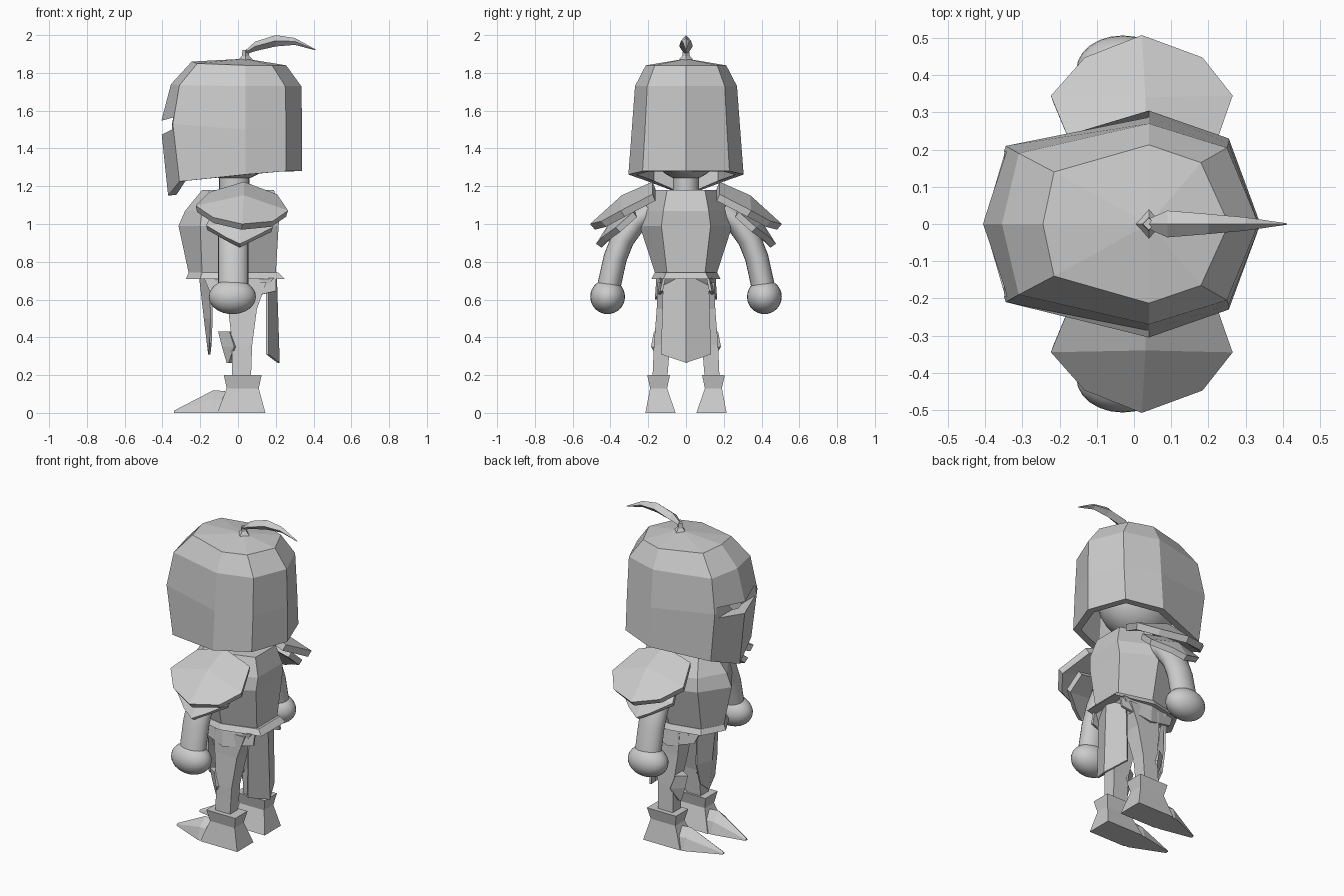
import bpy, bmesh, math
from mathutils import Matrix, Vector

default_cube = bpy.data.objects.get("Cube")
if default_cube:
    bpy.data.objects.remove(default_cube, do_unlink=True)

steel = bpy.data.materials.new("steel_grey")
steel.use_nodes = True
GREY = (.6, .6, .6, 1)
steel.diffuse_color = GREY
for node in steel.node_tree.nodes:
    if node.type == 'BSDF_PRINCIPLED':
        node.inputs["Base Color"].default_value = GREY


def finish(name, bm, smooth=False, pair=False, thickness=0, offset=0):
    """Turn a bmesh into an object; pair=True repeats it on the other side."""
    bmesh.ops.remove_doubles(bm, verts=bm.verts[:], dist=.0005)
    bmesh.ops.recalc_face_normals(bm, faces=bm.faces[:])
    mesh = bpy.data.meshes.new(name)
    bm.to_mesh(mesh)
    bm.free()
    mesh.materials.append(steel)
    obj = bpy.data.objects.new(name, mesh)
    bpy.context.collection.objects.link(obj)
    if smooth:
        bpy.ops.object.select_all(action='DESELECT')
        bpy.context.view_layer.objects.active = obj
        obj.select_set(True)
        bpy.ops.object.shade_smooth_by_angle(angle=math.radians(40))
    if thickness:
        solid = obj.modifiers.new("thickness", 'SOLIDIFY')
        solid.thickness = thickness
        solid.offset = offset
    if pair:
        mirror = obj.modifiers.new("other_side", 'MIRROR')
        mirror.use_axis = (False, True, False)
    return obj


def loft(name, rings, closed=True, caps=(True, True), **options):
    """Skin a row of cross-sections that all have the same point count."""
    bm = bmesh.new()
    rows = [[bm.verts.new(p) for p in ring] for ring in rings]
    count = len(rows[0])
    for low, high in zip(rows, rows[1:]):
        for i in range(count if closed else count - 1):
            j = (i + 1) % count
            bm.faces.new((low[i], low[j], high[j], high[i]))
    if closed and caps[0]:
        bm.faces.new(rows[0])
    if closed and caps[1]:
        bm.faces.new(rows[-1])
    return finish(name, bm, **options)


def sheet(name, rows, thickness, **options):
    return loft(name, rows, closed=False, thickness=thickness, **options)


def symmetric(half):
    """Complete a half outline by reflecting the points that are off centre."""
    return half + [(x, -y, z) for x, y, z in reversed(half) if y > 0]


def level(z, *outline):
    return symmetric([(x, y, z) for x, y in outline])


def box_ring(z, x0, x1, y0, y1):
    return [(x0, y0, z), (x1, y0, z), (x1, y1, z), (x0, y1, z)]


def ellipse(center, side, up, sides=24):
    steps = [math.tau * i / sides for i in range(sides)]
    return [Vector(center) + Vector(side) * math.cos(t) + Vector(up) * math.sin(t) for t in steps]


def ellipsoid(name, center, radii, **options):
    bm = bmesh.new()
    bmesh.ops.create_uvsphere(bm, u_segments=24, v_segments=16, radius=1,
                              matrix=Matrix.LocRotScale(center, None, radii))
    return finish(name, bm, smooth=True, **options)


# Helmet: faceted open shell, with a wedge-shaped eye slit cut through the face
helmet = loft("helmet", [
    symmetric([(-.37, 0, 1.15), (-.31, .2, 1.225), (.04, .305, 1.262), (.255, .23, 1.28), (.34, 0, 1.28)]),
    symmetric([(-.41, 0, 1.53), (-.345, .21, 1.53), (.04, .287, 1.5), (.255, .217, 1.5), (.34, 0, 1.5)]),
    symmetric([(-.355, 0, 1.74), (-.31, .19, 1.735), (.04, .27, 1.73), (.25, .205, 1.73), (.335, 0, 1.73)]),
    symmetric([(-.245, 0, 1.86), (-.215, .14, 1.85), (.04, .213, 1.84), (.18, .165, 1.84), (.255, 0, 1.84)]),
    [(.04, 0, 1.875)] * 8],
    caps=(False, False), thickness=.045, offset=-1)
wedge = [(-.5, 1.52), (-.34, 1.565), (-.35, 1.5), (-.5, 1.425)]
cutter = loft("slit_cutter", [[(x, y, z) for x, z in wedge] for y in (-.195, .195)])
cutter.hide_render = True
slit = helmet.modifiers.new("eye_slit", 'BOOLEAN')
slit.operation = 'DIFFERENCE'
slit.solver = 'EXACT'
slit.object = cutter
bpy.ops.object.select_all(action='DESELECT')
bpy.context.view_layer.objects.active = helmet
helmet.select_set(True)
for modifier in list(helmet.modifiers):
    bpy.ops.object.modifier_apply(modifier=modifier.name)
bpy.data.objects.remove(cutter, do_unlink=True)

# Plume holder and curved plume
diamond = [(1, 0), (0, 1), (-1, 0), (0, -1)]
loft("plume_holder", [[(.04 + a * r, b * r, z) for a, b in diamond]
                      for r, z in ((.042, 1.865), (.02, 1.89), (.016, 1.92))])
loft("plume", [[(x, 0, top), (x, w, (top + low) / 2), (x, 0, low), (x, -w, (top + low) / 2)]
               for x, top, low, w in (
                   (.035, 1.915, 1.895, .012), (.09, 1.965, 1.915, .036), (.2, 2, 1.94, .027),
                   (.3, 1.985, 1.948, .018), (.41, 1.925, 1.92, .002))])

# Head and neck
ellipsoid("head", (-.02, 0, 1.45), (.24, .2, .22))
loft("neck", [ellipse((-.02, 0, z), (.08, 0, 0), (0, .07, 0)) for z in (1.14, 1.28)], smooth=True)

# Breastplate, belt and hips
loft("breastplate", [
    level(.735, (-.26, 0), (-.19, .12), (0, .162), (.2, .1)),
    level(.99, (-.315, 0), (-.2, .17), (.02, .245), (.215, .13)),
    level(1.07, (-.28, 0), (-.19, .16), (.02, .225), (.222, .12)),
    level(1.18, (-.19, 0), (-.15, .09), (0, .16), (.19, .1))])
loft("belt", [
    level(.71, (-.275, 0), (-.2, .14), (0, .182), (.245, .12)),
    level(.742, (-.262, 0), (-.19, .125), (0, .166), (.215, .105))])
loft("hips", [box_ring(.63, -.08, .13, -.13, .13), box_ring(.715, -.13, .19, -.14, .14)])

# Hanging skirt plates
sheet("rear_flap", [
    [(.155, -.118, .72), (.2, 0, .72), (.155, .118, .72)],
    [(.155, -.13, .31), (.215, 0, .265), (.155, .13, .31)]], .012)
sheet("face_side_flap", [
    [(-.145, -.1, .72), (-.2, 0, .72), (-.145, .1, .72)],
    [(-.14, -.1, .5), (-.175, 0, .5), (-.14, .1, .5)],
    [(-.145, -.07, .37), (-.152, 0, .31), (-.145, .07, .37)]], .012)
sheet("hip_plates", [
    [(-.18, .115, .715), (0, .15, .715), (.2, .115, .715)],
    [(-.15, .13, .645), (.01, .158, .6), (.2, .13, .645)]], .014, pair=True)

# Layered shoulder plates
sheet("shoulder_plates", [
    [(-.15, .17, 1.15), (.03, .17, 1.205), (.2, .17, 1.14)],
    [(-.22, .335, 1.08), (.03, .33, 1.135), (.26, .335, 1.055)],
    [(-.13, .435, 1.02), (.02, .495, .985), (.18, .435, 1)]], .04, pair=True)
sheet("lower_shoulder_plates", [
    [(-.13, .27, 1.05), (.01, .28, 1.08), (.17, .27, 1.05)],
    [(-.165, .36, .98), (.01, .39, 1), (.18, .36, .97)],
    [(-.06, .43, .92), (.01, .462, .885), (.08, .43, .92)]], .035, pair=True)

# Arms: smooth tubes along a slightly bent path, with ball hands
path = [Vector(p) for p in ((-.025, .19, 1.07), (-.025, .27, 1.01), (-.025, .335, .92),
                            (-.025, .375, .82), (-.025, .408, .67))]
arm_rings = []
for i, point in enumerate(path):
    along = path[min(i + 1, len(path) - 1)] - path[max(i - 1, 0)]
    across = along.cross(Vector((1, 0, 0))).normalized() * .062
    arm_rings.append(ellipse(point, (.08, 0, 0), across))
loft("arms", arm_rings, smooth=True, pair=True)
ellipsoid("hands", (-.03, .415, .615), (.125, .092, .092), pair=True)

# Legs and knee guards
loft("legs", [
    box_ring(.17, -.033, .068, .1, .178),
    box_ring(.36, -.03, .075, .085, .17),
    box_ring(.55, -.052, .1, .045, .155),
    box_ring(.69, -.06, .15, .03, .15)], pair=True)
loft("knee_guards", [
    [(x0, .13, z), (x1, .13 - w, z), (x1 + .03, .13, z), (x1, .13 + w, z)]
    for z, x0, x1, w in ((.265, -.06, -.05, .006), (.35, -.085, -.02, .055), (.43, -.105, -.045, .04))],
    pair=True)

# Pointed boots with a flared cuff
loft("boots", [
    box_ring(0, -.11, .145, .055, .215),
    box_ring(.13, -.06, .11, .1, .19),
    box_ring(.2, -.075, .125, .085, .205)], pair=True)
toe_section = [(-.5, 0), (.5, 0), (.36, .6), (0, 1), (-.36, .6)]
loft("boot_toes", [[(x, middle + a * width, b * height) for a, b in toe_section]
                   for x, middle, width, height in (
                       (-.07, .135, .14, .115), (-.13, .135, .15, .12), (-.338, .112, .02, .012))],
     pair=True)
